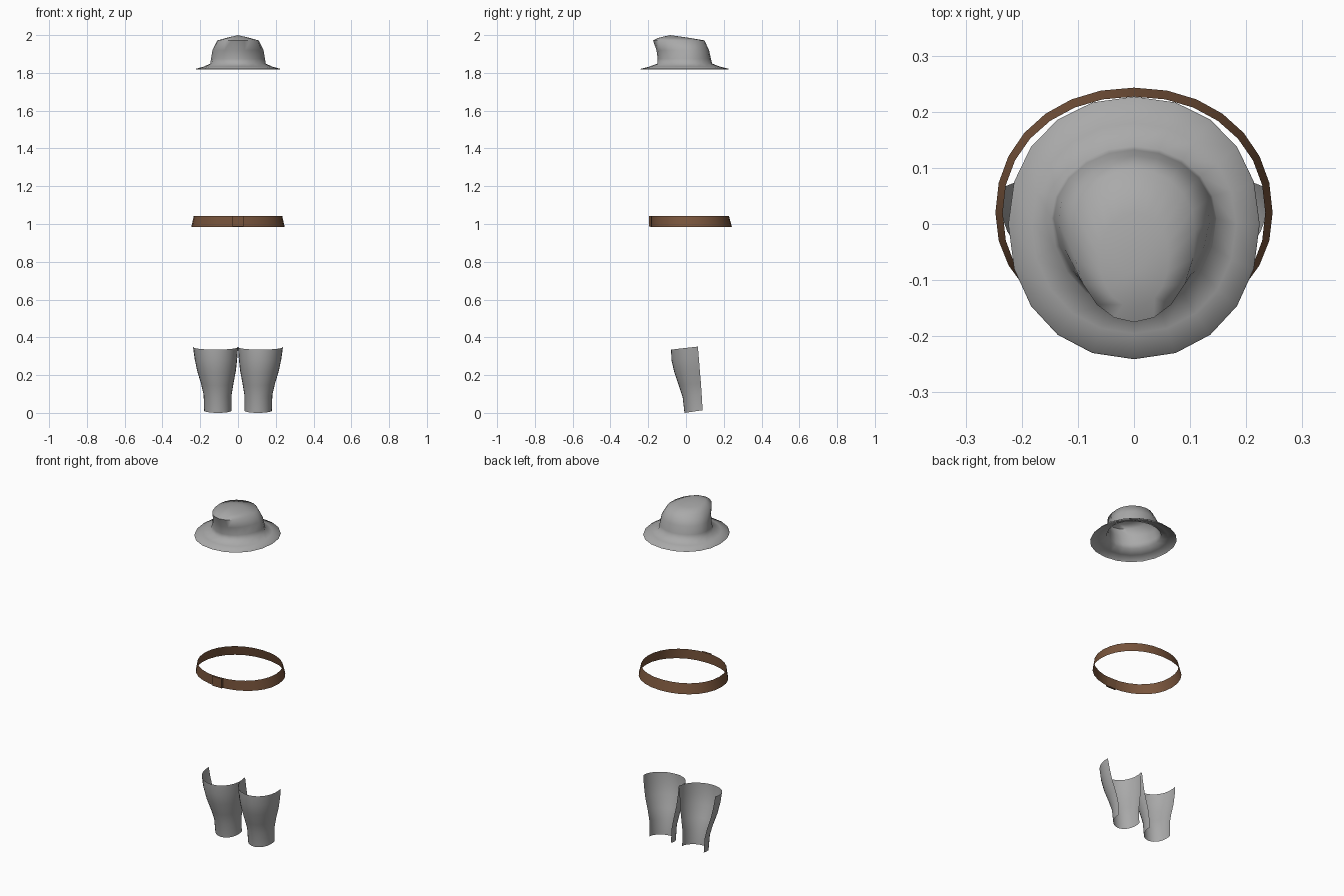
import bpy, math
from math import sin, cos, pi, radians

if "Cube" in bpy.data.objects:
    bpy.data.objects.remove(bpy.data.objects["Cube"])


def make(name, rings, mat, closed=True, cap=None, angle=40):
    """Skin a list of equal-length point rings, optionally fanned to a cap point."""
    n = len(rings[0])
    verts = [p for r in rings for p in r]
    span = n if closed else n - 1
    faces = [(k * n + i, k * n + (i + 1) % n, (k + 1) * n + (i + 1) % n, (k + 1) * n + i)
             for k in range(len(rings) - 1) for i in range(span)]
    if cap:
        verts.append(cap)
        b = (len(rings) - 1) * n
        faces += [(b + i, b + (i + 1) % n, len(verts) - 1) for i in range(n)]
    me = bpy.data.meshes.new(name)
    me.from_pydata(verts, [], faces)
    ob = bpy.data.objects.new(name, me)
    bpy.context.collection.objects.link(ob)
    me.materials.append(mat)
    bpy.ops.object.select_all(action='DESELECT')
    ob.select_set(True)
    bpy.context.view_layer.objects.active = ob
    bpy.ops.object.shade_smooth_by_angle(angle=radians(angle))
    return ob


def egg(w, front, back, mid, z, pinch=0, n=20, power=1.0):
    """Egg-shaped ring, widest at y = mid; power < 1 makes it boxier."""
    pts = []
    for i in range(n):
        t = 2 * pi * i / n
        s = math.copysign(abs(sin(t)) ** power, -sin(t))
        c = math.copysign(abs(cos(t)) ** power, cos(t))
        y = mid + c * (back - mid if c > 0 else mid - front)
        pts.append((w * s * (1 - pinch * max(0, -c)), y, z))
    return pts


def material(name, color):
    m = bpy.data.materials.new(name)
    m.diffuse_color = (*color, 1)
    m.use_nodes = True
    m.node_tree.nodes["Principled BSDF"].inputs["Base Color"].default_value = m.diffuse_color
    return m


leather = material("leather", (.19, .09, .045))
felt = material("grey_felt", (.4, .4, .4))

# Hat: brim and crown in one open-bottomed skin
make("hat", [
    egg(.224, -.241, .227, 0, 1.817, power=.94),
    egg(.222, -.239, .225, 0, 1.822, power=.94),
    egg(.182, -.195, .18, 0, 1.833, power=.96),
    egg(.147, -.152, .139, .01, 1.849),
    egg(.143, -.15, .132, .01, 1.875, .08),
    egg(.135, -.156, .122, .005, 1.92, .12),
    egg(.109, -.175, .098, -.01, 1.972, -.05),
    egg(.062, -.148, .02, -.06, 1.985),
], felt, cap=(0, -.085, 2.0), angle=75)

# Belt: slightly flared band
make("belt", [egg(.247, -.187, .243, .02, .985, n=28, power=.95),
              egg(.234, -.187, .227, .02, 1.043, n=28, power=.95)], leather)

# Buckle plate
bpy.ops.mesh.primitive_cube_add(size=1, location=(0, -.19, 1.014))
buckle = bpy.context.object
buckle.name = "belt_buckle"
buckle.scale = (.06, .012, .056)
buckle.data.materials.append(leather)

# Shin guards: front shells open at the back
# centre x, half width, front y, back y, front z, back z
SECTIONS = [
    (.107, .072, -.008, .088, 0, .014),
    (.108, .074, -.018, .083, .085, .098),
    (.110, .086, -.038, .079, .145, .158),
    (.114, .103, -.062, .073, .215, .227),
    (.117, .113, -.077, .068, .280, .291),
    (.119, .119, -.079, .063, .335, .351),
]


def guard(side):
    rings = []
    a, n = radians(12), 16
    for cx, w, yf, yb, zf, zb in SECTIONS:
        d = (yb - yf) / (1 + sin(a))
        ring = []
        for i in range(n + 1):
            t = -a + (pi + 2 * a) * i / n
            y = yf + d - d * sin(t)
            ring.append((side * (cx - w * cos(t)), y, zf + (zb - zf) * (y - yf) / (yb - yf)))
        rings.append(ring if side > 0 else ring[::-1])
    return rings


for side, label in ((-1, "right"), (1, "left")):
    make("shin_guard_" + label, guard(side), felt, closed=False)
